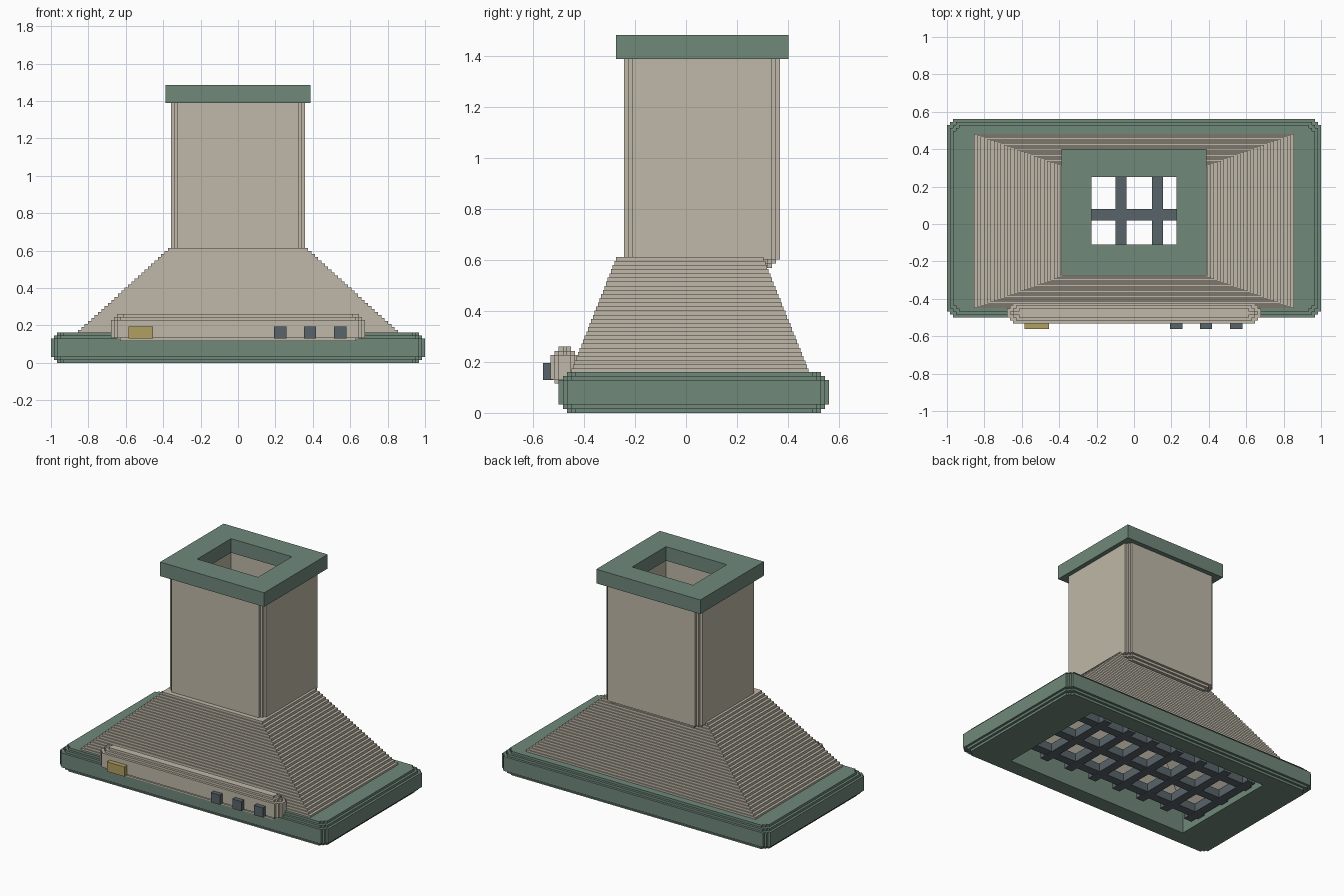
import bpy, bmesh

cube = bpy.data.objects.get("Cube")
if cube:
    bpy.data.objects.remove(cube, do_unlink=True)

S = 0.016  # size of one small step


def material(name, rgb):
    def lin(v):
        v /= 255
        return v / 12.92 if v <= 0.04045 else ((v + 0.055) / 1.055) ** 2.4
    col = (*[lin(v) for v in rgb], 1)
    m = bpy.data.materials.new(name)
    m.use_nodes = True
    m.diffuse_color = col
    m.node_tree.nodes["Principled BSDF"].inputs["Base Color"].default_value = col
    return m


GREEN = material("sage green", (112, 136, 122))
TAN = material("warm beige", (191, 184, 168))
STEEL = material("slate grey", (88, 100, 106))
GOLD = material("muted gold", (176, 160, 96))


def ring(z, rect, inset=0.0, step=0.0):
    """Rectangle at height z whose corners are cut in two small stairs."""
    x0, x1, y0, y1 = rect
    x0, x1, y0, y1 = x0 + inset, x1 - inset, y0 + inset, y1 - inset
    stairs = [(0, 2), (1, 2), (1, 1), (2, 1), (2, 0)]
    pts = []
    for cx, cy, sx, sy in ((x0, y0, 1, 1), (x1, y0, -1, 1),
                           (x1, y1, -1, -1), (x0, y1, 1, -1)):
        order = stairs if sx * sy > 0 else stairs[::-1]
        pts += [(cx + sx * a * step, cy + sy * b * step, z) for a, b in order]
    return pts


def loft(name, rings, mat, tube=False):
    """Skin a stack of rings; a tube joins last to first, otherwise cap ends."""
    bm = bmesh.new()
    loops = [[bm.verts.new(p) for p in r] for r in rings]
    pairs = list(zip(loops, loops[1:]))
    if tube:
        pairs.append((loops[-1], loops[0]))
    else:
        bm.faces.new(loops[0])
        bm.faces.new(loops[-1])
    for a, b in pairs:
        n = len(a)
        for i in range(n):
            j = (i + 1) % n
            bm.faces.new((a[i], a[j], b[j], b[i]))
    bmesh.ops.remove_doubles(bm, verts=bm.verts, dist=1e-5)
    bmesh.ops.recalc_face_normals(bm, faces=bm.faces)
    me = bpy.data.meshes.new(name)
    bm.to_mesh(me)
    bm.free()
    me.materials.append(mat)
    ob = bpy.data.objects.new(name, me)
    bpy.context.collection.objects.link(ob)
    return ob


def stepped(z0, z1, rect):
    """Rings of a box with every edge stepped."""
    spec = [(z0, 2), (z0 + S, 2), (z0 + S, 1), (z0 + 2 * S, 1), (z0 + 2 * S, 0),
            (z1 - 2 * S, 0), (z1 - 2 * S, 1), (z1 - S, 1), (z1 - S, 2), (z1, 2)]
    return [ring(z, rect, k * S, S) for z, k in spec]


def box(name, rect, z0, z1, mat):
    return loft(name, [ring(z0, rect), ring(z1, rect)], mat)


# Base rim with its large intake opening
base_hole = (-0.70, 0.70, -0.36, 0.42)
loft("base_rim", stepped(0, 0.161, (-1, 1, -0.5, 0.562))
     + [ring(0.161, base_hole), ring(0, base_hole)], GREEN, tube=True)

# Terraced hood, hollow with sloping inner walls
flue = (-0.235, 0.235, -0.12, 0.26)
bottom, top = (-0.855, 0.855, -0.45, 0.482), (-0.375, 0.375, -0.275, 0.305)
layers, z_low, z_high = 28, 0.158, 0.613
rings = []
for i in range(layers):
    t = i / (layers - 1)
    rect = [a + (b - a) * t for a, b in zip(bottom, top)]
    h = (z_high - z_low) / layers
    rings += [ring(z_low + i * h, rect), ring(z_low + (i + 1) * h, rect)]
rings += [ring(z_high, flue), ring(z_high - 0.03, flue), ring(z_low, base_hole)]
loft("hood", rings, TAN, tube=True)

# Chimney duct with stepped corners
duct = (-0.358, 0.358, -0.243, 0.37)
loft("chimney", [ring(0.57, duct, 2 * S, S), ring(0.57 + S, duct, 2 * S, S),
                 ring(0.57 + S, duct, S, S), ring(0.57 + 2 * S, duct, S, S),
                 ring(0.57 + 2 * S, duct, 0, S), ring(1.40, duct, 0, S),
                 ring(1.40, flue), ring(0.57, flue)], TAN, tube=True)

# Collar on top of the chimney
collar, mouth = (-0.388, 0.388, -0.275, 0.402), (-0.227, 0.227, -0.11, 0.25)
loft("collar", [ring(1.39, collar), ring(1.485, collar),
                ring(1.485, mouth), ring(1.39, mouth)], GREEN, tube=True)

# Filter grille in the intake
for i in range(7):
    x = -0.655 + 0.195 * i
    box(f"grille_bar_{i + 1}", (x - 0.03, x + 0.03, -0.26, 0.36), 0.032, 0.09, STEEL)
for i, y in enumerate((-0.18, 0.05, 0.28)):
    box(f"grille_rail_{i + 1}", (-0.71, 0.71, y - 0.03, y + 0.03), 0.033, 0.089, STEEL)

# Control panel, display plate and buttons
loft("control_panel", stepped(0.10, 0.26, (-0.678, 0.678, -0.532, -0.42)), TAN)
box("display_plate", (-0.585, -0.455, -0.562, -0.52), 0.13, 0.195, GOLD)
for i, x in enumerate((0.225, 0.385, 0.546)):
    box(f"button_{i + 1}", (x - 0.033, x + 0.033, -0.562, -0.52), 0.13, 0.195, STEEL)
